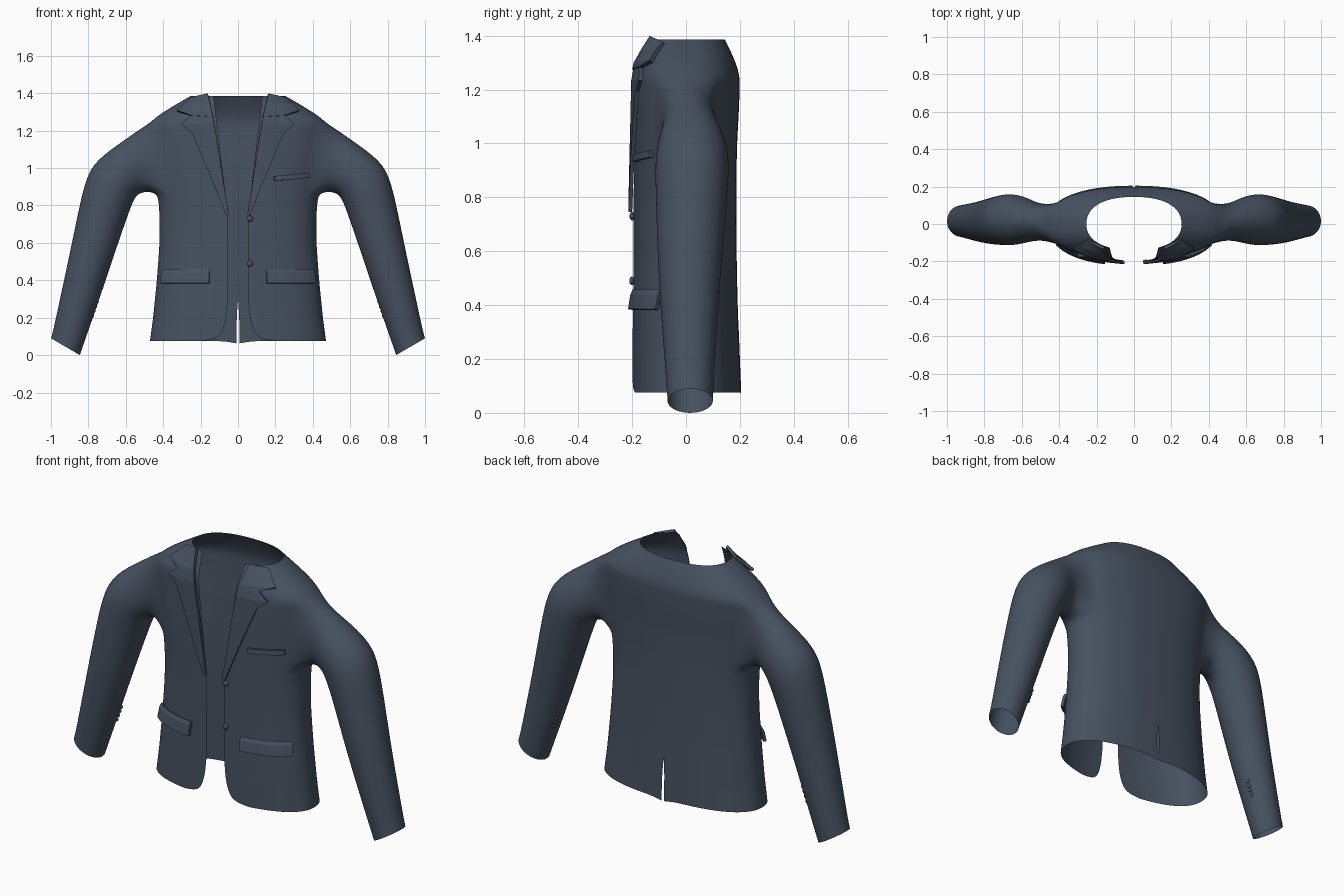
import bpy, bmesh, math
from mathutils import Vector

if "Cube" in bpy.data.objects:
    bpy.data.objects.remove(bpy.data.objects["Cube"])

P = 2.3  # roundness of the torso cross-section

# torso profile: height, half width, front depth, back depth
BODY = [(.075, .472, .200, .205), (.2, .455, .200, .200), (.4, .435, .197, .192),
        (.6, .420, .195, .188), (.75, .420, .195, .187), (.86, .430, .195, .187),
        (1.0, .450, .193, .190), (1.15, .470, .190, .198), (1.24, .475, .185, .200),
        (1.28, .430, .178, .192), (1.33, .350, .160, .172), (1.385, .255, .140, .145)]
# front opening: height, half gap
GAP = [(.075, .20), (.083, .14), (.10, .10), (.14, .078), (.2, .063), (.3, .054),
       (.75, .054), (1.385, .13)]
# sleeve rings: outer x, z, inner x, z, front y, back y
SLEEVE = [(.52, 1.212, .475, .875, -.082, .102), (.63, 1.135, .525, .868, -.100, .142),
          (.72, 1.07, .552, .84, -.112, .158), (.79, 1.0, .573, .79, -.115, .160),
          (.828, .89, .60, .715, -.112, .152), (.868, .70, .645, .585, -.108, .140),
          (.905, .52, .70, .42, -.100, .125), (.95, .31, .77, .215, -.085, .112),
          (.985, .145, .828, .05, -.072, .103), (1.0, .09, .845, 0, -.069, .10)]

cloth = bpy.data.materials.new("slate_blue_cloth")
cloth.diffuse_color = (.062, .083, .118, 1)
cloth.use_nodes = True
cloth.node_tree.nodes["Principled BSDF"].inputs["Base Color"].default_value = cloth.diffuse_color


def lerp_table(table, z):
    z = min(max(z, table[0][0]), table[-1][0])
    for lo, hi in zip(table, table[1:]):
        if z <= hi[0]:
            t = (z - lo[0]) / (hi[0] - lo[0])
            return [p + (q - p) * t for p, q in zip(lo, hi)][1:]


def front_y(x, z):
    a, yf, _ = lerp_table(BODY, z)
    return -yf * max(0, 1 - (abs(x) / a) ** P) ** (1 / P)


def on_front(x, z, off):
    """Point lifted off the chest surface by off."""
    slope = (front_y(x + .004, z) - front_y(x - .004, z)) / .008
    n = Vector((slope, -1, 0)).normalized()
    return Vector((x, front_y(x, z), z)) + n * off


def finish(name, bm, smooth=False):
    me = bpy.data.meshes.new(name)
    bm.to_mesh(me)
    bm.free()
    me.materials.append(cloth)
    for f in me.polygons:
        f.use_smooth = smooth
    ob = bpy.data.objects.new(name, me)
    bpy.context.collection.objects.link(ob)
    return ob


def mirror(ob):
    m = ob.modifiers.new("mirror", 'MIRROR')
    m.merge_threshold = .0005


# ---- jacket body: half shell with an armhole that grows into the sleeve ----
def jacket_body():
    bm = bmesh.new()
    n = 8                      # columns per front, side and back panel
    alpha = math.radians(32)   # half angle of the side panel
    hole_z = [.86 + .38 * k / n for k in range(n + 1)]
    zs = [.075, .083, .10, .14, .2, .25, .285, .31, .4, .5, .6, .68, .75, .81]
    j0 = len(zs)
    zs += hole_z + [1.262, 1.285, 1.33, 1.36, 1.385]
    grid = []
    for z in zs:
        a, yf, yb = lerp_table(BODY, z)
        t0 = -math.acos((lerp_table(GAP, z)[0] / a) ** (P / 2))
        angles = [t0 + (-alpha - t0) * i / n for i in range(n)]
        angles += [-alpha + 2 * alpha * i / n for i in range(n)]
        angles += [alpha + (math.pi / 2 - alpha) * i / n for i in range(n + 1)]
        row = []
        for i, t in enumerate(angles):
            s = math.sin(t)
            x = a * max(0, math.cos(t)) ** (2 / P)
            y = math.copysign(abs(s) ** (2 / P), s) * (yb if s > 0 else yf)
            dz = 0
            if i == 3 * n:     # centre back: vent below, closed seam above
                x = .007 * min(1, max(0, (.30 - z) / .1))
                dz = -.012 if z < .08 else 0
            row.append(bm.verts.new((x, y, z + dz)))
        grid.append(row)
    for j in range(len(zs) - 1):
        for i in range(3 * n):
            if n <= i < 2 * n and j0 <= j < j0 + n:
                continue
            bm.faces.new((grid[j][i], grid[j][i + 1], grid[j + 1][i + 1], grid[j + 1][i]))
    # armhole loop: top, back, bottom, front
    top = j0 + n
    loop = [grid[top][n + k] for k in range(n)]
    loop += [grid[top - k][2 * n] for k in range(n)]
    loop += [grid[j0][2 * n - k] for k in range(n)]
    loop += [grid[j0 + k][n] for k in range(n)]
    phis = [-math.pi / 4 + 2 * math.pi * k / (4 * n) for k in range(4 * n)]
    for ox, oz, ix, iz, y0, y1 in SLEEVE:
        c = Vector(((ox + ix) / 2, (y0 + y1) / 2, (oz + iz) / 2))
        u = Vector(((ox - ix) / 2, 0, (oz - iz) / 2))
        v = Vector((0, (y1 - y0) / 2, 0))
        ring = [bm.verts.new(c + u * math.cos(p) + v * math.sin(p)) for p in phis]
        for k in range(4 * n):
            q = (k + 1) % (4 * n)
            bm.faces.new((loop[k], ring[k], ring[q], loop[q]))
        loop = ring
    bmesh.ops.delete(bm, geom=[v for v in bm.verts if not v.link_faces], context='VERTS')
    ob = finish("jacket_body", bm, True)
    mirror(ob)
    sub = ob.modifiers.new("smooth", 'SUBSURF')
    sub.levels = sub.render_levels = 2
    sub.boundary_smooth = 'PRESERVE_CORNERS'


# ---- cloth plates that follow the chest ----
def plate(name, pairs, thick, cols=5, both=True):
    """pairs: (inner x, z, outer x, z, lift) rows from bottom to top."""
    bm = bmesh.new()
    rows = []
    for ix, iz, ox, oz, off in pairs:
        rows.append([bm.verts.new(on_front(ix + (ox - ix) * k / cols,
                                           iz + (oz - iz) * k / cols, off))
                     for k in range(cols + 1)])
    for r, s in zip(rows, rows[1:]):
        for k in range(cols):
            bm.faces.new((r[k], r[k + 1], s[k + 1], s[k]))
    ob = finish(name, bm)
    sol = ob.modifiers.new("thickness", 'SOLIDIFY')
    sol.thickness = thick
    sol.offset = -1
    if both:
        mirror(ob)


def button(name, loc, normal, r):
    bm = bmesh.new()
    bmesh.ops.create_uvsphere(bm, u_segments=16, v_segments=8, radius=r)
    for v in bm.verts:
        v.co.z *= .6
    ob = finish(name, bm, True)
    ob.location = loc
    ob.rotation_euler = Vector(normal).to_track_quat('Z', 'Y').to_euler()


jacket_body()

plate("lapel", [(.050, .755, .062, .745, .020), (.078, .93, .135, .93, .018),
                (.104, 1.10, .205, 1.10, .018), (.118, 1.19, .243, 1.19, .020),
                (.126, 1.235, .298, 1.235, .022), (.132, 1.28, .245, 1.283, .022)], .014)
plate("collar", [(.132, 1.275, .245, 1.283, .026), (.136, 1.30, .312, 1.31, .030),
                 (.146, 1.35, .275, 1.345, .026), (.158, 1.40, .24, 1.378, .018)], .016)

# hip pocket flaps and breast pocket welt
plate("pocket_flap", [(.152, .385, .398, .385, .026), (.152, .42, .398, .42, .021),
                      (.152, .44, .398, .44, .018), (.152, .46, .398, .46, .008)], .016, 8)
plate("breast_pocket", [(.195, .932, .372, .948, .018), (.188, .957, .372, .974, .016)],
      .015, 6, False)

# front buttons
for i, z in enumerate((.49, .73)):
    button(f"front_button_{i + 1}", on_front(.064, z, .006), (0, -1, 0), .016)

# cuff buttons on the inner back of each sleeve
for side, s in (("left", 1), ("right", -1)):
    for i in range(4):
        z = .205 + .025 * i
        x = .57 + .275 * (.79 - z) / .79 + .004
        button(f"{side}_cuff_button_{i + 1}", (s * x, .05, z + .004),
               (-s * .85, .4, -.3), .010)
